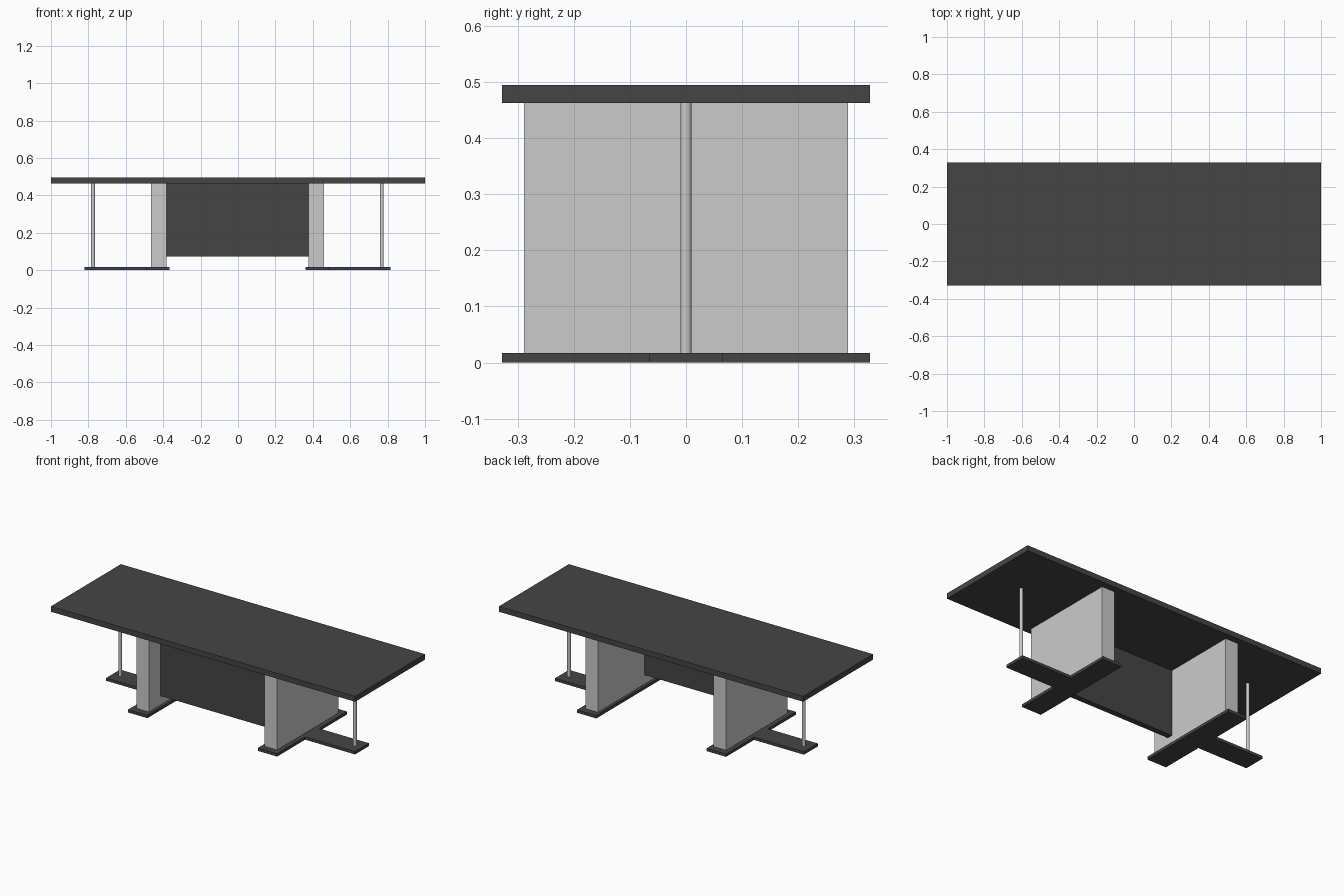
import bpy

if "Cube" in bpy.data.objects:
    bpy.data.objects.remove(bpy.data.objects["Cube"])

dark = bpy.data.materials.new("dark_finish")
dark.diffuse_color = (0.06, 0.06, 0.06, 1)
dark.use_nodes = True
dark.node_tree.nodes["Principled BSDF"].inputs["Base Color"].default_value = dark.diffuse_color

BASE_TOP, TOP_UNDER, TOP = 0.017, 0.463, 0.495
CX = -0.003  # the understructure sits slightly off centre


def mesh_prism(name, outline, z0, z1, mat=None):
    """Extrude an xy outline vertically from z0 to z1."""
    n = len(outline)
    verts = [(x, y, z) for z in (z0, z1) for x, y in outline]
    area = sum(outline[i][0] * outline[(i + 1) % n][1]
               - outline[(i + 1) % n][0] * outline[i][1] for i in range(n))
    faces = [list(range(n))[::-1], list(range(n, 2 * n))]
    faces += [[i, (i + 1) % n, n + (i + 1) % n, n + i] for i in range(n)]
    if area < 0:  # mirrored outline: flip to keep normals outward
        faces = [f[::-1] for f in faces]
    me = bpy.data.meshes.new(name)
    me.from_pydata(verts, [], faces)
    ob = bpy.data.objects.new(name, me)
    bpy.context.collection.objects.link(ob)
    if mat:
        me.materials.append(mat)
    return ob


def box(name, x0, x1, y0, y1, z0, z1, mat=None):
    return mesh_prism(name, [(x0, y0), (x1, y0), (x1, y1), (x0, y1)], z0, z1, mat)


# Table top
box("table_top", -1, 1, -0.328, 0.328, TOP_UNDER, TOP, dark)

# Hanging panel between the two supports
box("modesty_panel", CX - 0.38, CX + 0.38, -0.182, -0.148, 0.072, TOP_UNDER, dark)

for side, s in (("left", -1), ("right", 1)):
    # T-shaped floor plate: cross bar plus outward stem
    t = [(0.363, -0.328), (0.49, -0.328), (0.49, -0.065), (0.818, -0.065),
         (0.818, 0.065), (0.49, 0.065), (0.49, 0.328), (0.363, 0.328)]
    mesh_prism(f"{side}_floor_plate", [(CX + s * x, y) for x, y in t], 0, BASE_TOP, dark)

    # Slab support
    xs = sorted((CX + s * 0.38, CX + s * 0.463))
    box(f"{side}_support", *xs, -0.289, 0.289, BASE_TOP, TOP_UNDER)

    # Slim round post near the end of the stem
    bpy.ops.mesh.primitive_cylinder_add(
        vertices=32, radius=0.01, depth=TOP_UNDER - BASE_TOP,
        location=(CX + s * 0.772, 0, (TOP_UNDER + BASE_TOP) / 2))
    bpy.context.object.name = f"{side}_post"
    bpy.ops.object.shade_smooth_by_angle()
